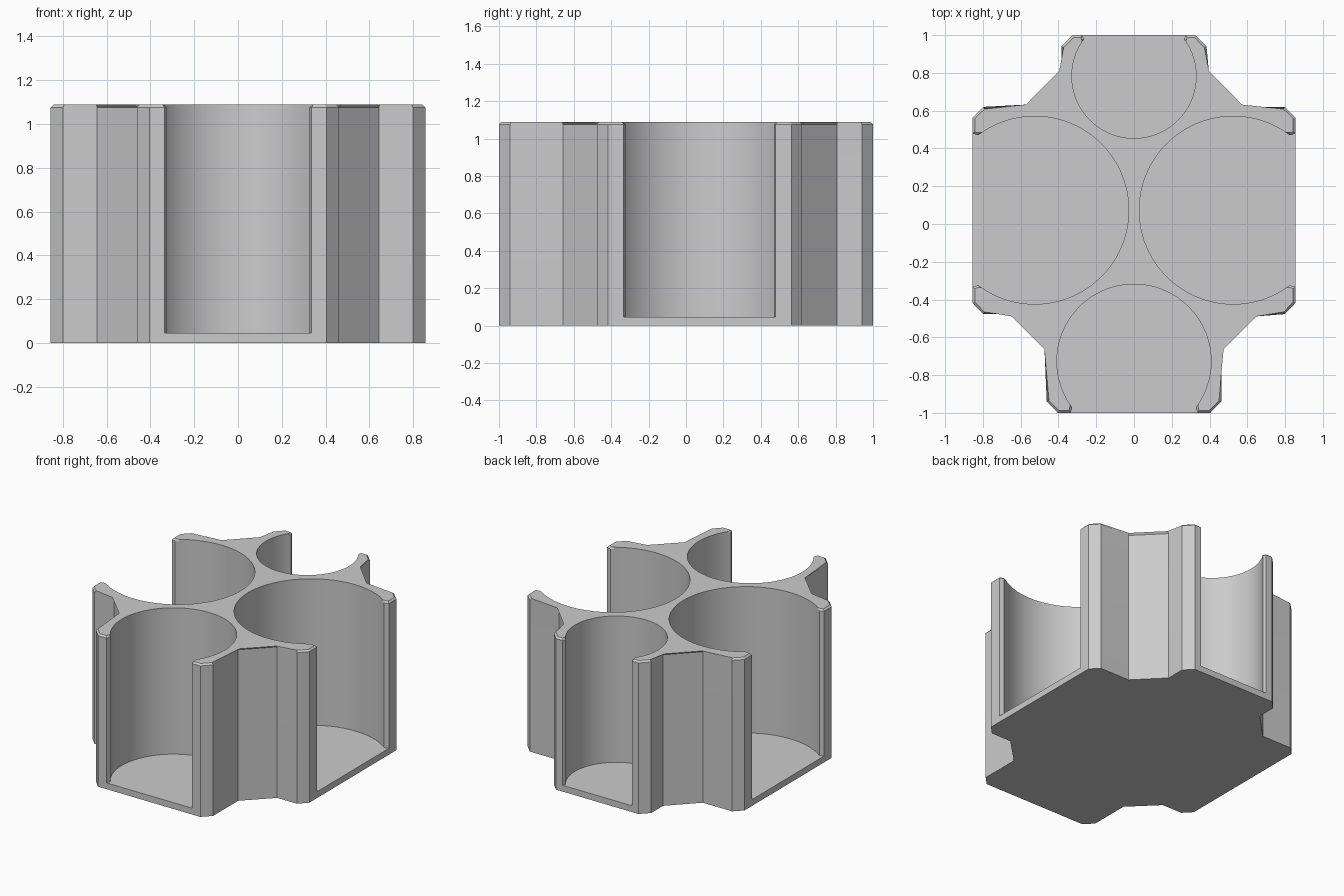
import bpy, bmesh, math
from mathutils import Vector

cube = bpy.data.objects.get("Cube")
if cube:
    bpy.data.objects.remove(cube, do_unlink=True)

HEIGHT, FLOOR, CHAMFER = 1.088, 0.045, 0.012

grey = bpy.data.materials.new("plain grey")
grey.use_nodes = True
colour = (0.6, 0.6, 0.6, 1)
grey.diffuse_color = colour
grey.node_tree.nodes["Principled BSDF"].inputs["Base Color"].default_value = colour


def pocket(cx, cy, radius, half, degrees, reach):
    """Round notch open towards one side, with short straight lips."""
    d = math.radians(degrees)
    out = Vector((math.cos(d), math.sin(d)))
    side = Vector((-out.y, out.x))
    centre = Vector((cx, cy))
    a = math.asin(half / radius)
    steps = 96
    pts = [centre + out * reach - side * (half + 0.009)]
    for i in range(steps + 1):
        t = d - a - (math.tau - 2 * a) * i / steps
        pts.append(centre + radius * Vector((math.cos(t), math.sin(t))))
    pts.append(centre + out * reach + side * (half + 0.009))
    return pts


def prism(name, pts, bottom, top, capped, chamfer=0):
    """Upright solid from an outline, with an optional chamfered top rim."""
    bm = bmesh.new()
    low = [bm.verts.new((p[0], p[1], bottom)) for p in pts]
    high = [bm.verts.new((p[0], p[1], top)) for p in pts]
    n = len(pts)
    for i in range(n):
        j = (i + 1) % n
        bm.faces.new((low[i], low[j], high[j], high[i]))
    lid = bm.faces.new(high)
    if capped:
        bm.faces.new(low[::-1])
    if chamfer:
        bmesh.ops.bevel(bm, geom=list(lid.edges), offset=chamfer, segments=1,
                        affect='EDGES', clamp_overlap=False)
    mesh = bpy.data.meshes.new(name)
    bm.to_mesh(mesh)
    bm.free()
    mesh.materials.append(grey)
    obj = bpy.data.objects.new(name, mesh)
    bpy.context.collection.objects.link(obj)
    bpy.ops.object.select_all(action='DESELECT')
    obj.select_set(True)
    bpy.context.view_layer.objects.active = obj
    bpy.ops.object.shade_smooth_by_angle(angle=math.radians(25))
    return obj


# Right half of the stepped outline, mirrored for the left
front_corner = [(0.403, -1), (0.462, -0.94), (0.462, -0.657),
                (0.643, -0.477), (0.798, -0.477), (0.855, -0.418)]
back_corner = [(0.855, 0.563), (0.797, 0.62), (0.567, 0.62),
               (0.384, 0.806), (0.384, 0.94), (0.325, 1)]


def mirrored(pts):
    return [(-x, y) for x, y in reversed(pts)]


# Solid floor plate
prism("base", front_corner + back_corner + mirrored(back_corner) + mirrored(front_corner),
      0, FLOOR, True)

# Walls around the four open cup pockets
front_cup = pocket(0, -0.727, 0.408, 0.327, -90, 0.273)
right_cup = pocket(0.525, 0.073, 0.497, 0.397, 0, 0.33)
back_cup = pocket(0, 0.783, 0.329, 0.265, 90, 0.217)
left_cup = mirrored(right_cup)
prism("pocket_walls",
      front_cup + front_corner + right_cup + back_corner + back_cup
      + mirrored(back_corner) + left_cup + mirrored(front_corner),
      FLOOR, HEIGHT, False, CHAMFER)
